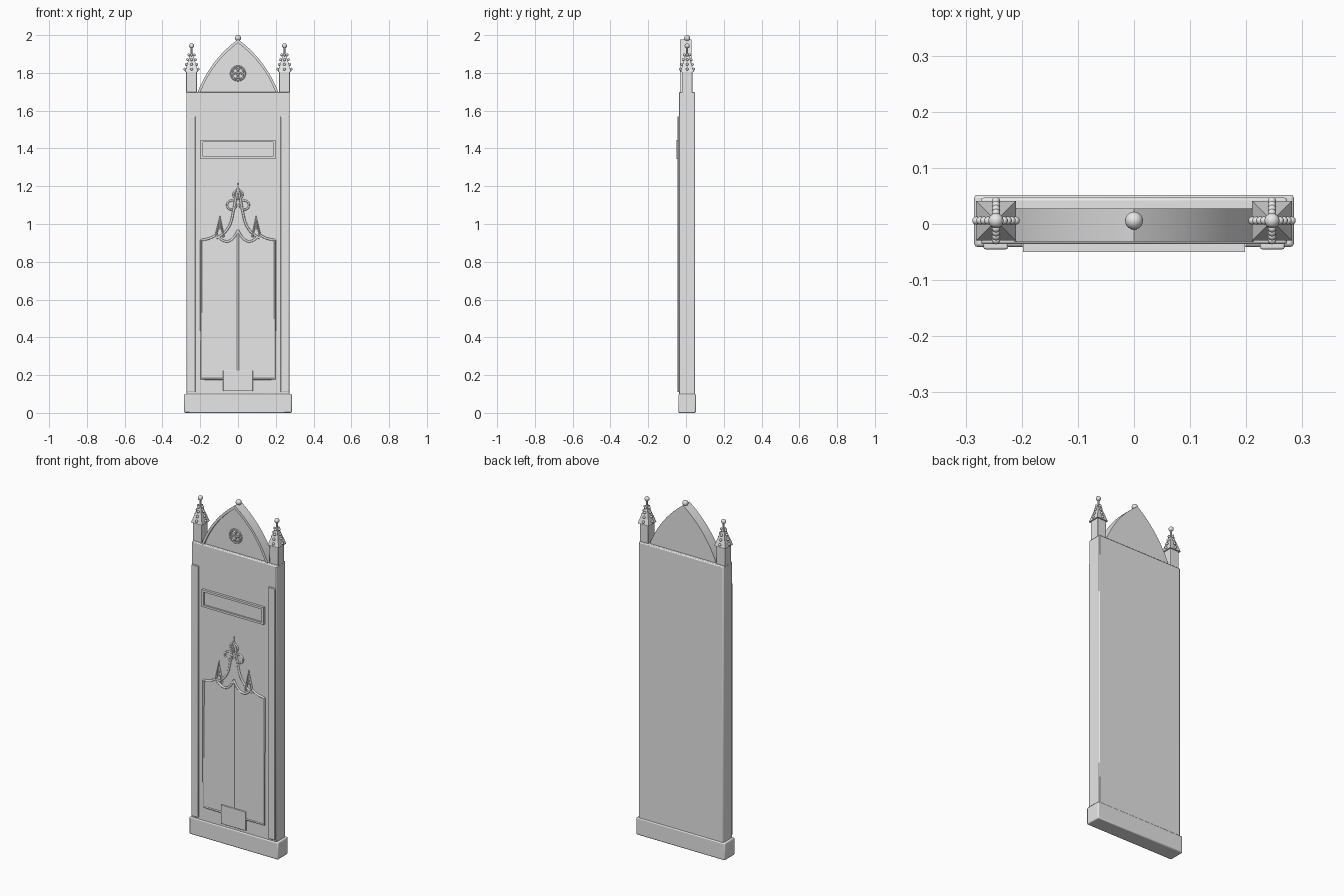
import bpy, bmesh, math
from mathutils import Vector

if "Cube" in bpy.data.objects:
    bpy.data.objects.remove(bpy.data.objects["Cube"])

stone = bpy.data.materials.new("grey_stone")
stone.diffuse_color = (0.8, 0.8, 0.8, 1)
stone.use_nodes = True
stone.node_tree.nodes["Principled BSDF"].inputs["Base Color"].default_value = stone.diffuse_color
CY = 0.006       # depth centre of the slab
FRONT = -0.036   # front face of the slab


def finish(name, bm, bevel=0.0, segs=2, angle=35):
    bmesh.ops.recalc_face_normals(bm, faces=bm.faces)
    me = bpy.data.meshes.new(name)
    bm.to_mesh(me)
    bm.free()
    me.materials.append(stone)
    ob = bpy.data.objects.new(name, me)
    bpy.context.collection.objects.link(ob)
    if bevel:
        m = ob.modifiers.new("bevel", 'BEVEL')
        m.width, m.segments = bevel, segs
    bpy.ops.object.select_all(action='DESELECT')
    ob.select_set(True)
    bpy.context.view_layer.objects.active = ob
    bpy.ops.object.shade_smooth_by_angle(angle=math.radians(angle))
    return ob


def add_box(bm, x0, x1, y0, y1, z0, z1):
    v = bmesh.ops.create_cube(bm, size=1)['verts']
    bmesh.ops.scale(bm, vec=(x1 - x0, y1 - y0, z1 - z0), verts=v)
    bmesh.ops.translate(bm, vec=((x0 + x1) / 2, (y0 + y1) / 2, (z0 + z1) / 2), verts=v)


def box(name, *dims, bevel=0.0):
    bm = bmesh.new()
    add_box(bm, *dims)
    return finish(name, bm, bevel)


def add_ball(bm, p, r, u=12, v=8):
    vs = bmesh.ops.create_uvsphere(bm, u_segments=u, v_segments=v, radius=r)['verts']
    bmesh.ops.translate(bm, vec=p, verts=vs)


def add_cone(bm, x, y, z0, z1, r0, r1, n, turn=0.0):
    r = bmesh.ops.create_cone(bm, cap_ends=True, segments=n, radius1=r0, radius2=r1, depth=z1 - z0)
    m = r['verts']
    for v in m:
        c, s = math.cos(turn), math.sin(turn)
        v.co = Vector((c * v.co.x - s * v.co.y + x, s * v.co.x + c * v.co.y + y, v.co.z + (z0 + z1) / 2))


def prism(name, pts, y0, y1, bevel=0.0):
    bm = bmesh.new()
    f = bm.faces.new([bm.verts.new((x, y0, z)) for x, z in pts])
    r = bmesh.ops.extrude_face_region(bm, geom=[f])
    bmesh.ops.translate(bm, vec=(0, y1 - y0, 0), verts=[g for g in r['geom'] if isinstance(g, bmesh.types.BMVert)])
    return finish(name, bm, bevel)


def tubes(name, lines, radius, y=FRONT):
    # each line is (points, closed); all become one swept moulding
    cu = bpy.data.curves.new(name, 'CURVE')
    cu.dimensions = '3D'
    cu.bevel_depth, cu.bevel_resolution, cu.use_fill_caps = radius, 2, True
    for pts, closed in lines:
        s = cu.splines.new('POLY')
        s.points.add(len(pts) - 1)
        for p, (x, z) in zip(s.points, pts):
            p.co = (x, y, z, 1)
        s.use_cyclic_u = closed
    tmp = bpy.data.objects.new(name + "_curve", cu)
    bpy.context.collection.objects.link(tmp)
    bpy.context.view_layer.update()
    me = bpy.data.meshes.new_from_object(tmp.evaluated_get(bpy.context.evaluated_depsgraph_get()))
    bpy.data.objects.remove(tmp)
    bm = bmesh.new()
    bm.from_mesh(me)
    return finish(name, bm, angle=50)


def arc(a, c, b, n=10):
    # quadratic curve from a to b pulled towards c
    return [tuple((1 - t) ** 2 * a[i] + 2 * t * (1 - t) * c[i] + t * t * b[i] for i in (0, 1))
            for t in (k / n for k in range(n + 1))]


def circle(x, z, r, n=20):
    return [(x + r * math.cos(2 * math.pi * k / n), z + r * math.sin(2 * math.pi * k / n)) for k in range(n)]


def flip(pts):
    return [(-x, z) for x, z in pts]


# main masses
box("base", -0.285, 0.285, -0.041, 0.052, 0, 0.1, bevel=0.006)
box("body", -0.273, 0.273, FRONT, 0.047, 0.095, 1.70, bevel=0.005)
for s, side in ((-1, "left"), (1, "right")):
    x0, x1 = sorted((s * 0.268, s * 0.225))
    box(side + "_pilaster", x0, x1, -0.045, -0.03, 0.11, 1.57, bevel=0.003)

# name plaque: flat panel inside a raised frame
box("plaque_panel", -0.19, 0.19, -0.041, -0.03, 1.35, 1.44)
bm = bmesh.new()
for z0, z1 in ((1.345, 1.357), (1.433, 1.445)):
    add_box(bm, -0.198, 0.198, -0.05, -0.03, z0, z1)
for x0 in (-0.198, 0.186):
    add_box(bm, x0, x0 + 0.012, -0.05, -0.03, 1.357, 1.433)
finish("plaque_frame", bm)

# double door: panel, mouldings and foot plate
shoulder = arc((0.195, 0.915), (0.14, 0.92), (0.115, 0.945), 6)
scallop = arc((0.115, 0.945), (0.05, 0.86), (0.0, 0.965), 10)
top = shoulder + scallop[1:]
prism("door_panel", [(-0.195, 0.18), (0.195, 0.18)] + top + flip(top)[-2::-1], FRONT - 0.002, FRONT + 0.004)
jamb = [(0.075, 0.18), (0.195, 0.18), (0.195, 0.915)]
ogee = arc((0.115, 0.925), (0.04, 0.96), (0.028, 1.05), 8) + arc((0.028, 1.05), (0.015, 1.12), (0, 1.19), 6)[1:]
spire = [(0.115, 0.945), (0.096, 1.04), (0.076, 0.93)]
lines = [([(0, 0.2), (0, 0.97)], False)]
for f in (list, flip):
    lines += [(f(jamb), False), (f(top), False), (f(ogee), False), (f(spire), False)]
tubes("door_moulding", lines, 0.006)
tubes("trefoil", [(circle(x, z, 0.024), True) for x, z in ((0, 1.155), (-0.034, 1.1), (0.034, 1.1))], 0.005)
bm = bmesh.new()
add_cone(bm, 0, FRONT, 1.13, 1.222, 0.009, 0.001, 10)
for x in (-0.096, 0.096):
    add_cone(bm, x, FRONT, 0.97, 1.055, 0.009, 0.001, 10)
finish("door_finials", bm)
box("door_foot_plate", -0.079, 0.079, -0.044, -0.03, 0.115, 0.225, bevel=0.002)

# pointed gable with raised rim, rose and ball
outer = arc((0.215, 1.695), (0.147, 1.869), (0, 1.978), 16)
inner = arc((0.2, 1.695), (0.137, 1.858), (0, 1.958), 16)
prism("gable", outer + flip(outer)[-2::-1], -0.02, 0.028)
ring = outer + flip(outer)[-2::-1] + flip(inner) + inner[-2::-1]
prism("gable_rim", ring, -0.031, -0.015)
petals = [(circle(0.019 * math.cos(a), 1.797 + 0.019 * math.sin(a), 0.014, 14), True)
          for a in (math.pi / 4 + k * math.pi / 2 for k in range(4))]
tubes("gable_rose", [(circle(0, 1.797, 0.038, 28), True)] + petals, 0.004, y=-0.021)
bm = bmesh.new()
add_ball(bm, (0, CY, 1.984), 0.016, 20, 12)
finish("gable_ball", bm, angle=60)

# corner pinnacles: shaft, collar, crocketed spire, ball
for s, side in ((-1, "left"), (1, "right")):
    x = s * 0.246
    box(side + "_pinnacle_shaft", x - 0.028, x + 0.028, CY - 0.028, CY + 0.028, 1.695, 1.81, bevel=0.002)
    bm = bmesh.new()
    add_cone(bm, x, CY, 1.805, 1.905, 0.05, 0.008, 4, math.pi / 4)
    add_cone(bm, x, CY, 1.89, 1.94, 0.005, 0.005, 10)
    finish(side + "_pinnacle_spire", bm)
    bm = bmesh.new()
    for k in range(4):
        dx, dy = ((1, 0), (0, 1), (-1, 0), (0, -1))[k]
        for d, z in ((0.035, 1.82), (0.028, 1.845), (0.021, 1.87), (0.014, 1.895)):
            add_ball(bm, (x + dx * d, CY + dy * d, z), 0.0075, 10, 6)
    add_ball(bm, (x, CY, 1.943), 0.0135, 18, 10)
    finish(side + "_pinnacle_crockets", bm, angle=60)
